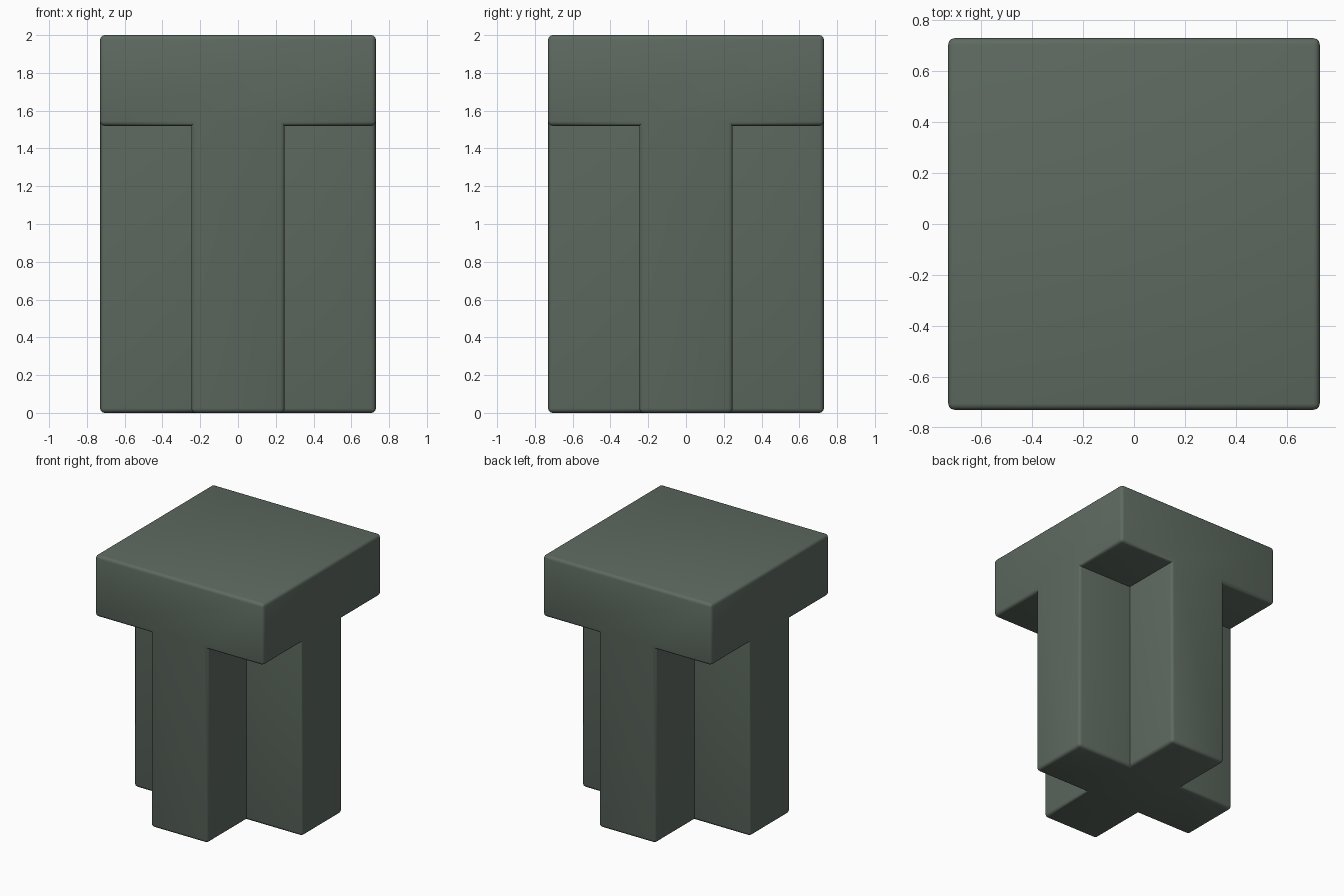
import bpy
import bmesh

cube = bpy.data.objects.get("Cube")
if cube:
    bpy.data.objects.remove(cube, do_unlink=True)

HALF = 0.73        # half width of the slab
ARM = 0.247        # half width of each arm of the column
UNDERSIDE = 1.52   # height where the column meets the slab
TOP = 2.0

# Single grey-green colour
mat = bpy.data.materials.new("grey_green")
mat.use_nodes = True
colour = (0.112, 0.144, 0.118, 1)
mat.diffuse_color = colour
bsdf = mat.node_tree.nodes["Principled BSDF"]
bsdf.inputs["Base Color"].default_value = colour
bsdf.inputs["Roughness"].default_value = 0.8


def extrude(bm, faces, z):
    """Extrude a region vertically until its cap lies at height z."""
    new = bmesh.ops.extrude_face_region(bm, geom=faces)["geom"]
    for item in new:
        if isinstance(item, bmesh.types.BMVert):
            item.co.z = z
    bmesh.ops.delete(bm, geom=faces, context="FACES_ONLY")


bm = bmesh.new()

# Square slab from a three by three grid
bmesh.ops.create_grid(bm, x_segments=3, y_segments=3, size=HALF)
for v in bm.verts:
    v.co.z = UNDERSIDE
    for axis in (0, 1):
        if abs(v.co[axis]) < HALF / 2:
            v.co[axis] = ARM if v.co[axis] > 0 else -ARM
base = bm.faces[:]
upper = bmesh.ops.duplicate(bm, geom=base)
lid = [g for g in upper["geom"] if isinstance(g, bmesh.types.BMFace)]
extrude(bm, lid, TOP)
bmesh.ops.remove_doubles(bm, verts=bm.verts, dist=0.001)

# Cross-shaped column: the grid cells that touch either centre line
cross = []
for f in bm.faces:
    c = f.calc_center_median()
    if abs(c.z - UNDERSIDE) < 0.001 and min(abs(c.x), abs(c.y)) < 0.01:
        cross.append(f)
extrude(bm, cross, 0.0)

# Merge flush faces, then round only the outward corners
bmesh.ops.recalc_face_normals(bm, faces=bm.faces)
bmesh.ops.dissolve_limit(bm, angle_limit=0.01, verts=bm.verts, edges=bm.edges)
weight = bm.edges.layers.float.new("bevel_weight_edge")
for e in bm.edges:
    e[weight] = 1.0 if e.is_convex and e.calc_face_angle(0) > 0.5 else 0.0

mesh = bpy.data.meshes.new("pedestal")
bm.to_mesh(mesh)
bm.free()
mesh.materials.append(mat)
pedestal = bpy.data.objects.new("pedestal", mesh)
bpy.context.collection.objects.link(pedestal)

bevel = pedestal.modifiers.new("rounded_edges", "BEVEL")
bevel.limit_method = "WEIGHT"
bevel.width = 0.024
bevel.segments = 3

# Smooth rounded edges, flat sides
bpy.ops.object.select_all(action="DESELECT")
pedestal.select_set(True)
bpy.context.view_layer.objects.active = pedestal
bpy.ops.object.modifier_apply(modifier=bevel.name)
bpy.ops.object.shade_smooth_by_angle(angle=0.7)
